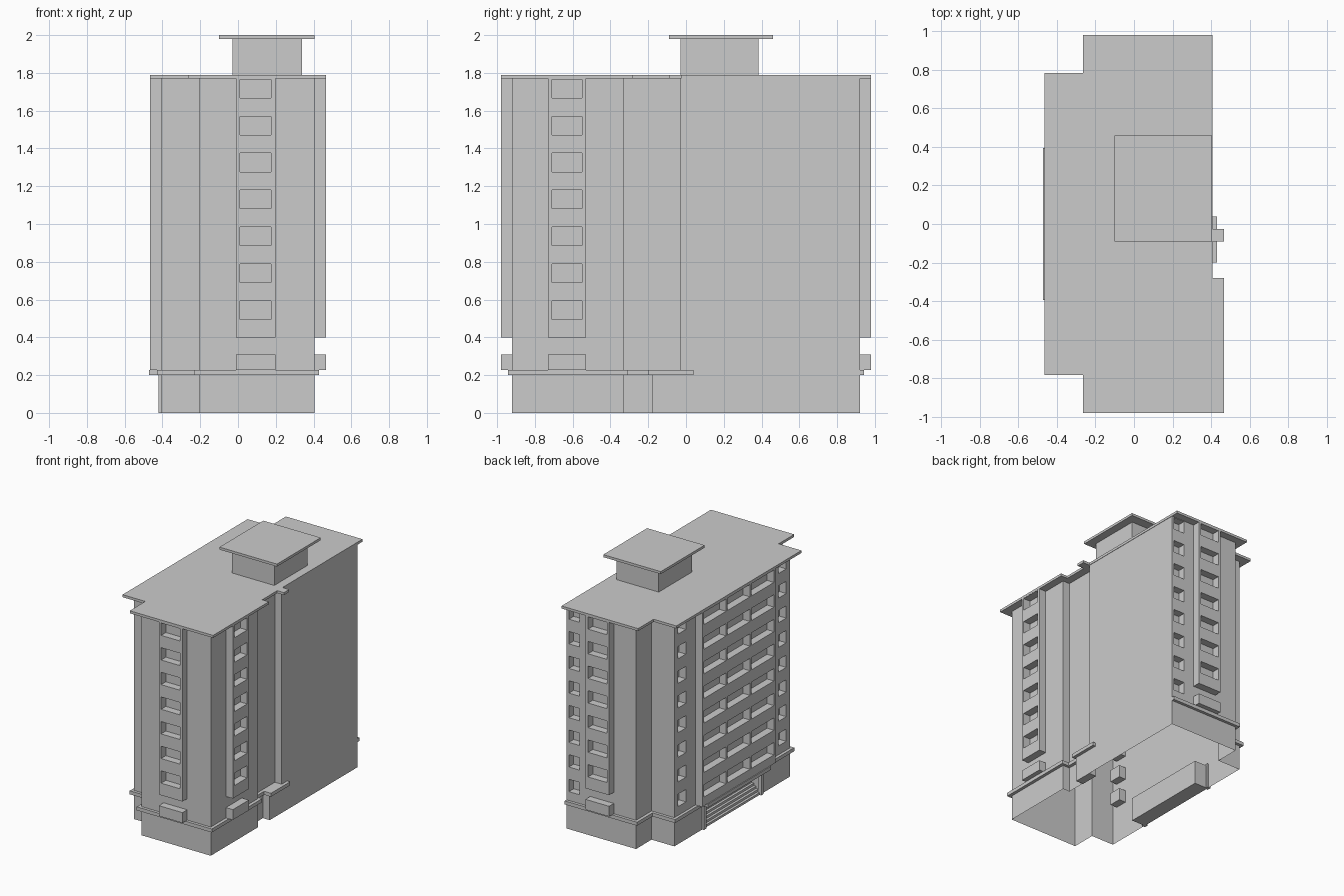
import bpy, bmesh

if "Cube" in bpy.data.objects:
    bpy.data.objects.remove(bpy.data.objects["Cube"])

WALL_TOP = 1.77
PITCH = 0.1957
ROWS = [WALL_TOP - 0.004 - PITCH * i for i in range(8)]   # window head heights
WIN_H = 0.098


def mesh_object(name, bm):
    bmesh.ops.recalc_face_normals(bm, faces=bm.faces)
    me = bpy.data.meshes.new(name)
    bm.to_mesh(me)
    bm.free()
    ob = bpy.data.objects.new(name, me)
    bpy.context.collection.objects.link(ob)
    return ob


def boxes(name, bounds):
    """One object out of boxes given as (x0, x1, y0, y1, z0, z1)."""
    bm = bmesh.new()
    for x0, x1, y0, y1, z0, z1 in bounds:
        vs = bmesh.ops.create_cube(bm, size=1)["verts"]
        for v in vs:
            v.co.x = x1 if v.co.x > 0 else x0
            v.co.y = y1 if v.co.y > 0 else y0
            v.co.z = z1 if v.co.z > 0 else z0
    return mesh_object(name, bm)


def slab(name, outline, z0, z1):
    """Extrude a plan outline from z0 to z1."""
    bm = bmesh.new()
    face = bm.faces.new([bm.verts.new((x, y, z0)) for x, y in outline])
    top = bmesh.ops.extrude_face_region(bm, geom=[face])["geom"]
    for v in top:
        if isinstance(v, bmesh.types.BMVert):
            v.co.z = z1
    return mesh_object(name, bm)


def cut(ob, cutter):
    mod = ob.modifiers.new("cut", 'BOOLEAN')
    mod.operation = 'DIFFERENCE'
    mod.solver = 'EXACT'
    mod.object = cutter
    bpy.context.view_layer.objects.active = ob
    bpy.ops.object.modifier_apply(modifier=mod.name)
    bpy.data.objects.remove(cutter)


def left_side(x_end, x_in, y_end, y_step):
    """Stepped left part of the plan, from the back round to the front."""
    return [(x_in, y_end), (x_in, y_step), (x_end, y_step),
            (x_end, -y_step), (x_in, -y_step), (x_in, -y_end)]


# Plan of the walls
PLAN = [(0.405, -0.92), (0.405, -0.33), (0.345, -0.33), (0.345, -0.03),
        (0.405, -0.03), (0.405, 0.92)] + left_side(-0.405, -0.205, 0.92, 0.725)

# Ledge above the ground floor, hollowed by the wall plan
ledge_plan = [(0.43, -0.943), (0.43, -0.31), (0.37, -0.31), (0.37, -0.2),
              (0.43, -0.2), (0.43, 0.04), (0.38, 0.04), (0.38, 0.91),
              (0.406, 0.91), (0.406, 0.943), (-0.23, 0.943), (-0.23, 0.748),
              (-0.428, 0.748), (-0.428, 0.395), (-0.472, 0.395),
              (-0.472, -0.395), (-0.428, -0.395), (-0.428, -0.748),
              (-0.23, -0.748), (-0.23, -0.943)]
ledge = slab("ledge", ledge_plan, 0.2, 0.228)
cut(ledge, slab("ledge_cutter", PLAN, 0.1, 0.3))

# Tower walls with small window niches and the entrance recess
walls = slab("tower_walls", PLAN, 0, WALL_TOP)
niches = []
for top in ROWS:
    z = (top - WIN_H, top)
    niches.append((0.29, 0.385, 0.86, 1.0, *z))
    for y0, y1 in ((0.58, 0.68), (-0.68, -0.58)):
        niches.append((-0.5, -0.345, y0, y1, *z))
niches.append((-0.5, -0.285, -0.36, 0.36, -0.1, 0.19))
cut(walls, boxes("niche_cutter", niches))

# The underside of the tower is open
bm = bmesh.new()
bm.from_mesh(walls.data)
bottom = [f for f in bm.faces if all(v.co.z < 1e-4 for v in f.verts)]
bmesh.ops.delete(bm, geom=bottom, context='FACES')
bm.to_mesh(walls.data)
bm.free()

# Ground floor block beside the right-hand recess
boxes("side_block", [(0.34, 0.405, -0.18, -0.03, 0, 0.2)])

# Entrance steps and posts
boxes("entrance_steps", [(-0.405 + 0.02 * i, -0.285, -0.36, 0.36,
                          0.018 * i, 0.018 * (i + 1)) for i in range(6)])
boxes("entrance_posts", [(-0.42, -0.39, y - 0.015, y + 0.015, 0, 0.2)
                         for y in (-0.36, 0.36)])

# Window bays on front, back and right, each with a parapet box below
D0, D1 = 0.92, 0.98
for side, sign in (("front", -1), ("back", 1)):
    ya, yb = sorted((sign * D0, sign * D1))
    bay = boxes(side + "_bay", [(-0.01, 0.198, ya, yb, 0.398, WALL_TOP)])
    cut(bay, boxes("bay_cutter", [(0.01, 0.175, ya - 0.05, yb + 0.05, t - WIN_H, t)
                                  for t in ROWS[:7]]))
    boxes(side + "_parapet", [(-0.01, 0.198, ya, yb, 0.228, 0.31)])
bay = boxes("right_bay", [(0.405, 0.466, -0.73, -0.53, 0.398, WALL_TOP)])
cut(bay, boxes("bay_cutter", [(0.3, 0.6, -0.71, -0.55, t - WIN_H, t)
                              for t in ROWS[:7]]))
boxes("right_parapet", [(0.405, 0.466, -0.73, -0.53, 0.228, 0.31)])

# Left balcony front: three openings per floor
balcony = boxes("left_balconies", [(-0.465, -0.405, -0.46, 0.46, 0.228, WALL_TOP)])
cut(balcony, boxes("balcony_cutter",
                   [(-0.6, -0.3, c - 0.14, c + 0.14, t - WIN_H, t)
                    for t in ROWS for c in (-0.3, 0, 0.3)]))

# Main roof
roof_plan = [(0.467, -0.98), (0.467, -0.28), (0.408, -0.28), (0.408, -0.09),
             (0.467, -0.09), (0.467, -0.025), (0.408, -0.025), (0.408, 0.98)]
roof_plan += left_side(-0.465, -0.265, 0.98, 0.785)
slab("roof", roof_plan, WALL_TOP, 1.79)

# Rooftop plant room and its cap
boxes("plant_room", [(-0.03, 0.34, -0.03, 0.385, 1.79, 1.98)])
boxes("plant_room_cap", [(-0.1, 0.405, -0.09, 0.46, 1.98, 2.0)])
